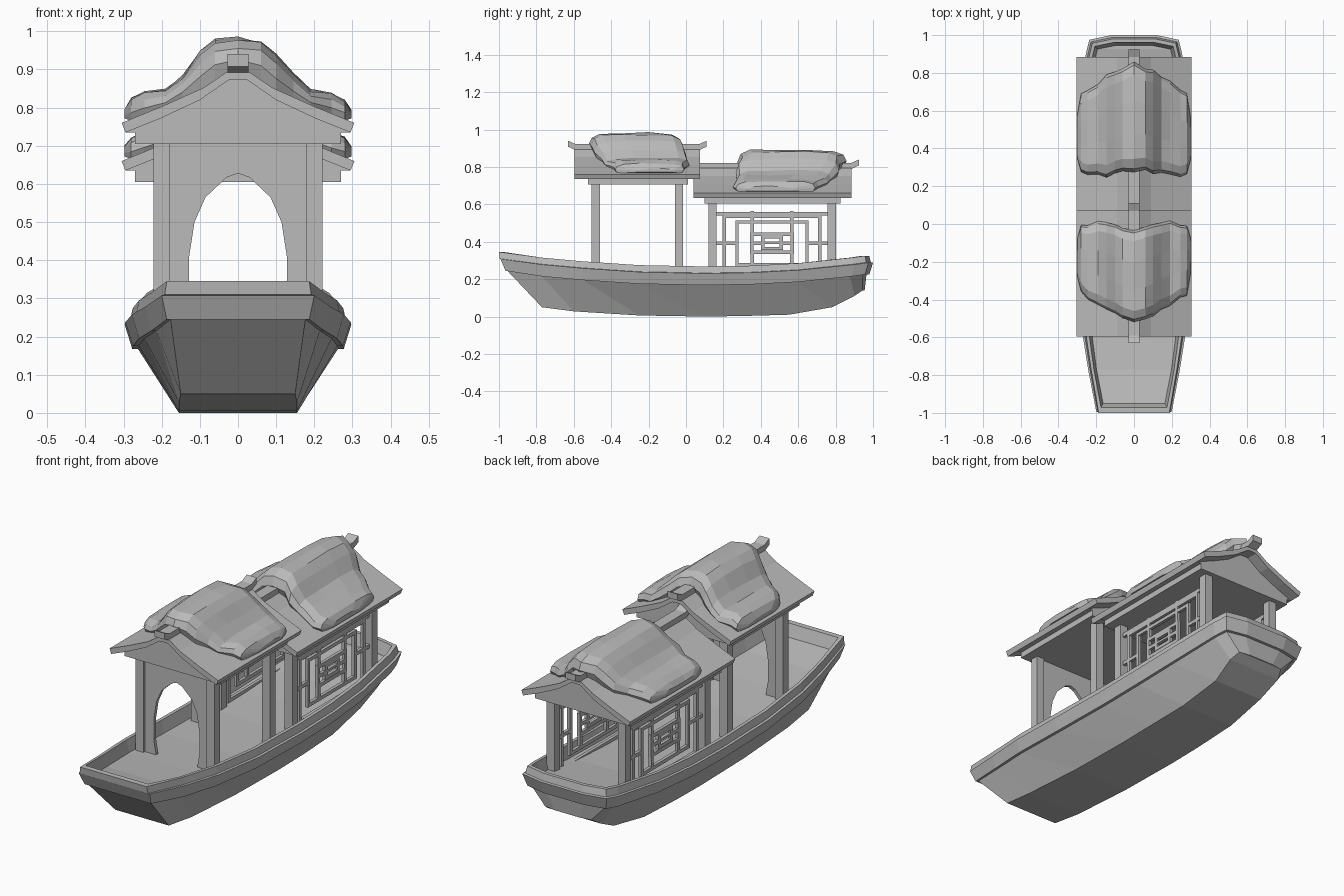
import bpy, bmesh, random

cube = bpy.data.objects.get("Cube")
if cube:
    bpy.data.objects.remove(cube, do_unlink=True)
random.seed(4)

grey = bpy.data.materials.new("plain_grey")
grey.use_nodes = True
grey.diffuse_color = (0.5, 0.5, 0.5, 1)
grey.node_tree.nodes["Principled BSDF"].inputs["Base Color"].default_value = (0.5, 0.5, 0.5, 1)


def finish(name, bm):
    bmesh.ops.recalc_face_normals(bm, faces=bm.faces)
    mesh = bpy.data.meshes.new(name)
    bm.to_mesh(mesh)
    bm.free()
    mesh.materials.append(grey)
    obj = bpy.data.objects.new(name, mesh)
    bpy.context.collection.objects.link(obj)
    return obj


def bridge(bm, rings):
    for a, b in zip(rings, rings[1:]):
        for i in range(len(a)):
            j = (i + 1) % len(a)
            bm.faces.new((a[i], a[j], b[j], b[i]))


def prism(name, points, start, end, axis="y"):
    """Extrude an outline along y (points are x, z) or along x (points are y, z)."""
    bm = bmesh.new()
    place = (lambda p, t: (p[0], t, p[1])) if axis == "y" else (lambda p, t: (t, p[0], p[1]))
    rings = [[bm.verts.new(place(p, t)) for p in points] for t in (start, end)]
    bridge(bm, rings)
    for ring in rings:
        bm.faces.new(ring)
    return finish(name, bm)


def box(name, x, y, z):
    return prism(name, [(x[0], z[0]), (x[1], z[0]), (x[1], z[1]), (x[0], z[1])], *y)


def mirrored(points):
    """Right-hand points ending near the centre, continued on the other side."""
    return points + [(-x, z) for x, z in reversed(points) if x > 0]


# Hull: plan outline with sheer height, lofted through rim levels to the flat bottom
outline = [(.2, -1, .345), (.243, -.77, .315), (.278, -.55, .295), (.295, -.25, .275),
           (.297, .1, .268), (.295, .35, .272), (.285, .6, .285), (.255, .9, .315),
           (.237, .975, .325), (.12, 1, .325)]
bottom = [(.15, -.77, .05), (.155, -.6, .028), (.155, -.25, .006), (.155, .1, 0), (.155, .3, .003),
          (.15, .55, .01), (.14, .78, .05), (.15, .9, .11), (.13, .945, .14), (.07, .955, .14)]
# side inset, bow inset, drop below the sheer
levels = [(.055, .05, -.06), (.038, .028, 0), (.02, 0, 0), (.012, .004, -.035),
          (0, .008, -.037), (.02, .035, -.1), (.035, .045, -.1)]


def rim_level(side, bow, drop):
    return [(x * (1 - side / .3), y + bow if y < -.9 else y - side * max(0, y) ** 4, z + drop)
            for x, y, z in outline]


bm = bmesh.new()
rings = []
for half in [rim_level(*lv) for lv in levels] + [bottom]:
    right = [bm.verts.new(p) for p in half]
    left = [bm.verts.new((-x, y, z)) for x, y, z in half]
    rings.append(right + left[::-1])
bridge(bm, rings)
for ring in (rings[0], rings[-1]):
    for i in range(len(outline) - 1):
        bm.faces.new((ring[i], ring[i + 1], ring[-2 - i], ring[-1 - i]))
finish("hull", bm)

# Pavilions: posts, ceiling slab, gable, bent roof and upturned ridge
roof_top = [(.305, .76), (.2, .803), (.09, .852), (.03, .893), (0, .897)]
roof_under = [(.295, .735), (.2, .773), (.1, .82), (.025, .872), (0, .874)]


def pavilion(label, drop, posts, slab, roof, ridge):
    def lower(points):
        return [(x, z - drop) for x, z in points]

    for y in posts:
        for side in (-1, 1):
            box(label + "_post", (side * .2 - .022, side * .2 + .022),
                (y - .022, y + .022), (.19, .71 - drop))
    box(label + "_ceiling", (-.27, .27), slab, (.705 - drop, .736 - drop))
    prism(label + "_gable", lower(mirrored(roof_under)), *slab)
    prism(label + "_roof", lower(mirrored(roof_top) + mirrored(roof_under)[::-1]), *roof)
    a, b = ridge
    top = [(a, .94), (a + .04, .922), (b - .04, .922), (b, .94)]
    under = [(y, z - .032) for y, z in reversed(top)]
    prism(label + "_ridge", lower(top + under), -.028, .028, "x")


pavilion("front_pavilion", 0, (-.483, -.038), (-.525, .01), (-.595, .075), (-.63, .11))
pavilion("rear_cabin", .1, (.142, .779), (.1, .825), (.04, .885), (.005, .925))

# Arched doorway between the front posts
arch = [(.115, .19), (.117, .24), (.128, .3), (.128, .41), (.114, .5), (.085, .565), (.03, .617), (0, .628)]
prism("arch_panel", [(-.18, .19), (-.18, .71), (.18, .71), (.18, .19)] + mirrored(arch), -.492, -.474)

# Lattice windows: nested frames joined by short bars, same on both sides
mid_y, mid_z, bar = .46, .393, .018


def lattice_bar(side, y, z):
    box("lattice_bar", (side * .2 - .008, side * .2 + .008), y, z)


def lattice_frame(side, half_y, low, high):
    for s in (-1, 1):
        y = mid_y + s * (half_y - bar / 2)
        lattice_bar(side, (y - bar / 2, y + bar / 2), (low, high))
    for z in (low, high - bar):
        lattice_bar(side, (mid_y - half_y + bar, mid_y + half_y - bar), (z, z + bar))


for side in (-1, 1):
    lattice_bar(side, (.16, .76), (.54, .56))
    lattice_frame(side, .265, .21, .545)
    lattice_frame(side, .196, .268, .515)
    lattice_frame(side, .117, .335, .45)
    lattice_frame(side, .058, .355, .435)
    lattice_bar(side, (mid_y - .045, mid_y + .045), (mid_z - .004, mid_z + .008))
    for s in (-1, 1):
        for near, far in ((.05, .105), (.19, .25), (.26, .3)):
            y = sorted((mid_y + s * near, mid_y + s * far))
            lattice_bar(side, y, (mid_z - bar / 2, mid_z + bar / 2))
        for z in ((.44, .5), (.28, .34), (.51, .565)):
            y = mid_y + s * .105
            lattice_bar(side, (y - bar / 2, y + bar / 2), z)

# Draped cloths: sections (x, crest, hem, outer end, inner end) lofted across the roof
drape = [(0, .988, .89, -.51, -.02), (.06, .982, .87, -.5, -.01), (.1, .94, .835, -.48, -.01),
         (.145, .888, .81, -.45, .005), (.19, .855, .79, -.425, .01), (.245, .835, .772, -.4, .005),
         (.28, .82, .766, -.37, -.01), (.298, .795, .772, -.28, -.06)]
# position along the cloth and height within the section
section = [(.03, 0), (0, .4), (.03, .75), (.12, .95), (.35, 1), (.65, 1), (.88, .97),
           (.97, .75), (1, .35), (.97, 0), (.6, 0), (.3, 0)]


def cloth(name, drop, centre, stretch):
    bm = bmesh.new()
    rings = []
    for x, crest, hem, a, b in [(-d[0],) + d[1:] for d in drape[:0:-1]] + drape:
        a += random.uniform(-.01, .015)
        b += random.uniform(-.015, .01)
        fold = random.uniform(-.008, .006)
        ring = []
        for t, h in section:
            y = centre + stretch * (a + (b - a) * t + .25)
            z = hem + (crest - hem) * h + h * (fold + random.uniform(-.006, .004)) - drop
            ring.append(bm.verts.new((x, y, z)))
        rings.append(ring)
    bridge(bm, rings)
    for ring in (rings[0], rings[-1]):
        bm.faces.new(ring)
    finish(name, bm)


cloth("front_cloth", 0, -.25, 1)
cloth("rear_cloth", .1, .55, -1.15)
